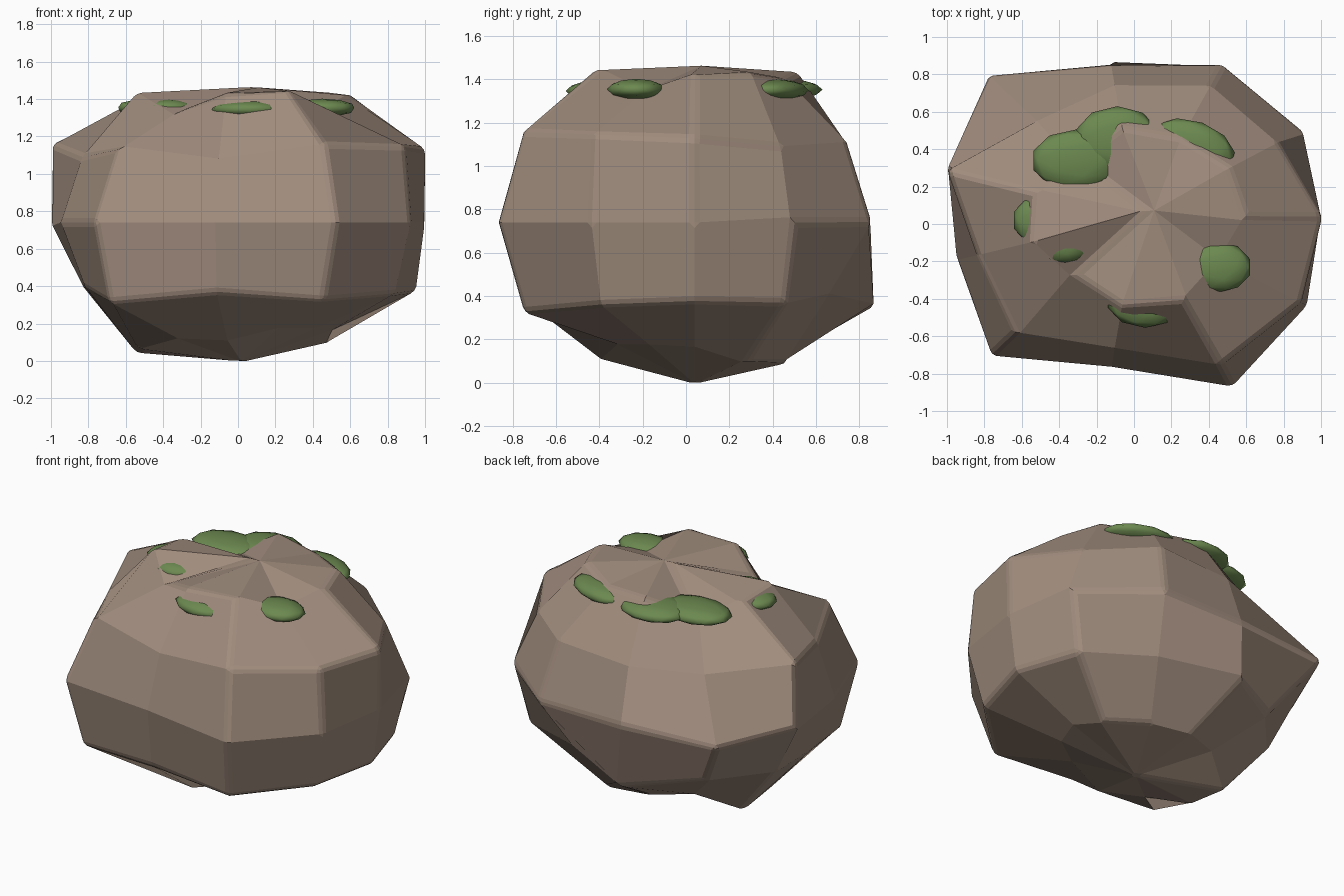
import bpy, bmesh, math
from mathutils import Vector, Matrix

if "Cube" in bpy.data.objects:
    bpy.data.objects.remove(bpy.data.objects["Cube"])


def material(name, rgb):
    m = bpy.data.materials.new(name)
    m.diffuse_color = (*rgb, 1)
    m.use_nodes = True
    m.node_tree.nodes["Principled BSDF"].inputs["Base Color"].default_value = m.diffuse_color
    return m


stone = material("warm brown stone", (0.355, 0.265, 0.207))
green = material("moss green", (0.15, 0.25, 0.08))


def add_object(name, bm, mat):
    bmesh.ops.recalc_face_normals(bm, faces=bm.faces)
    me = bpy.data.meshes.new(name)
    bm.to_mesh(me)
    bm.free()
    me.materials.append(mat)
    ob = bpy.data.objects.new(name, me)
    bpy.context.collection.objects.link(ob)
    return ob


# Boulder: squashed 11-sided sphere, each vertex pushed out from the centre
CENTRE = Vector((0.02, 0.04, 0.74))
RX, RY, RZ = 0.95, 0.78, 0.65
SEG = 11
PUSH = [  # one row per ring, from the top down
    [1.22, 1.23, 1.18, 1.23, 1.02, 1.18, 1.23, 1.06, 1.23, 1.26, 1.08],
    [1.20, 1.08, 1.14, 1.05, 1.00, 1.29, 1.08, 1.22, 1.05, 1.29, 1.26],
    [1.03, 1.10, 1.15, 1.05, 1.29, 1.12, 1.06, 1.26, 1.04, 1.28, 1.13],
    [1.13, 1.15, 1.01, 1.23, 1.05, 1.07, 1.06, 1.31, 1.15, 1.28, 1.18],
    [1.02, 1.15, 1.16, 1.10, 1.05, 1.24, 1.20, 1.10, 1.12, 1.00, 1.00],
]
bm = bmesh.new()
rings = []
for k, row in enumerate(PUSH):
    t = math.radians(30 * (k + 1))
    ring = []
    for i, f in enumerate(row):
        a = 2 * math.pi * i / SEG
        ring.append(bm.verts.new(CENTRE + f * Vector((
            RX * math.sin(t) * math.cos(a),
            RY * math.sin(t) * math.sin(a),
            RZ * math.cos(t)))))
    rings.append(ring)
top = bm.verts.new((0.07, 0.07, 1.465))
bottom = bm.verts.new((0.02, 0.04, -0.005))
for i in range(SEG):
    j = (i + 1) % SEG
    bm.faces.new((top, rings[0][i], rings[0][j]))
    bm.faces.new((bottom, rings[-1][j], rings[-1][i]))
    for up, low in zip(rings, rings[1:]):
        bm.faces.new((up[i], low[i], low[j], up[j]))
rock = add_object("boulder", bm, stone)
bev = rock.modifiers.new("worn edges", "BEVEL")
bev.width = 0.026
bev.segments = 2
bev.limit_method = "ANGLE"
bev.angle_limit = math.radians(34)

# Moss: flattened pads in a ring round the crown, partly sunk in the stone
PADS = [  # x, y, z, radius along x, radius along y, turn in degrees
    (-0.31, 0.34, 1.35, 0.24, 0.165, 0),
    (-0.09, 0.45, 1.352, 0.23, 0.18, 0),
    (0.32, 0.42, 1.35, 0.23, 0.13, -20),
    (0.45, -0.23, 1.352, 0.18, 0.135, 0),
    (0.06, -0.40, 1.345, 0.21, 0.155, 0),
    (-0.46, 0.02, 1.355, 0.19, 0.15, 0),
    (-0.38, -0.11, 1.35, 0.15, 0.10, 0),
]
for n, (x, y, z, rx, ry, turn) in enumerate(PADS):
    bm = bmesh.new()
    bmesh.ops.create_icosphere(
        bm, subdivisions=2, radius=1,
        matrix=Matrix.Translation((x, y, z))
        @ Matrix.Rotation(math.radians(turn), 4, "Z")
        @ Matrix.Diagonal((rx, ry, 0.05, 1)))
    for f in bm.faces:
        f.smooth = True
    add_object("moss_patch_%d" % (n + 1), bm, green)
